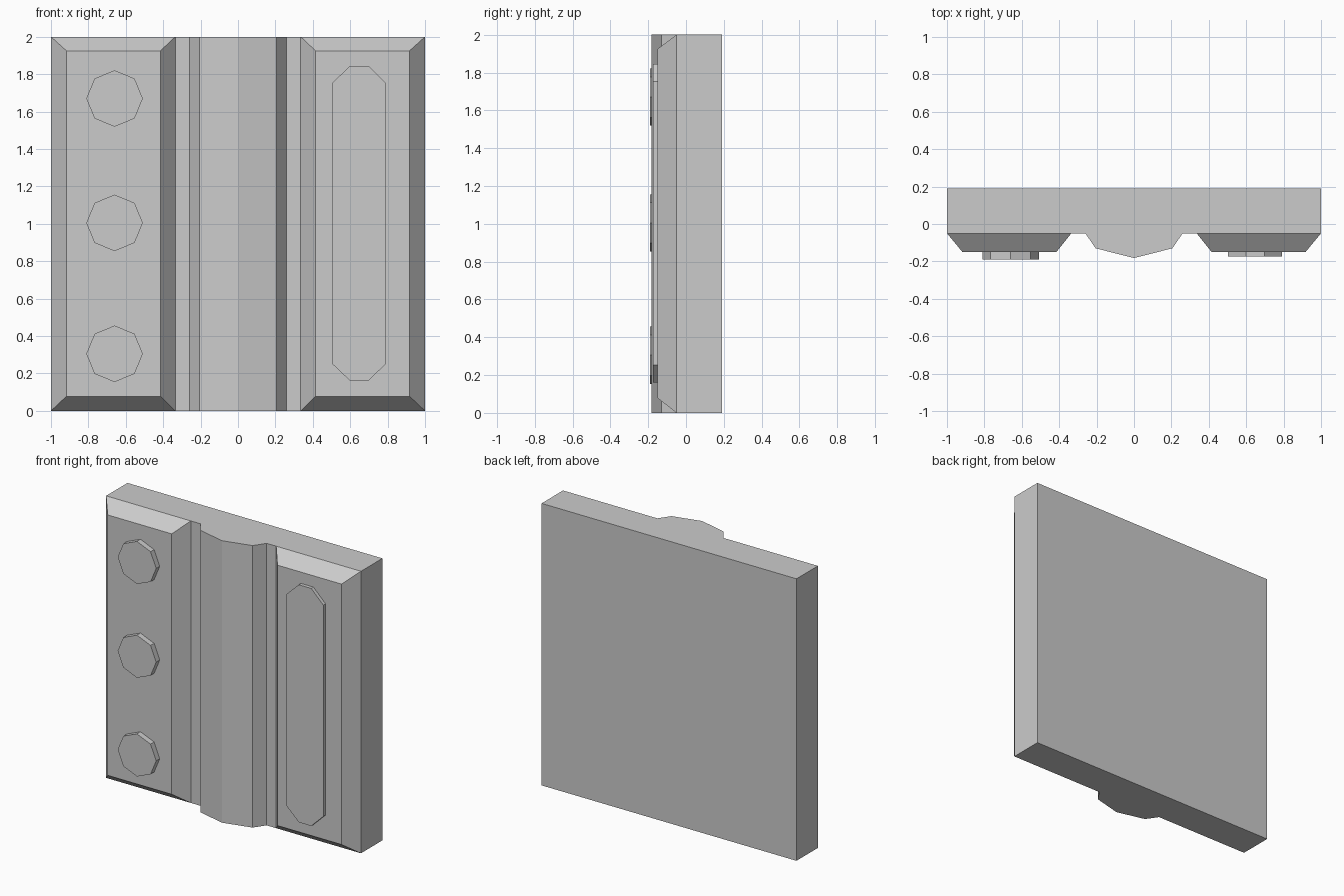
import bpy, bmesh
from math import cos, sin, pi

if "Cube" in bpy.data.objects:
    bpy.data.objects.remove(bpy.data.objects["Cube"])


def loft(name, start, end, cap_start=True):
    """Join two matching outlines with side faces and cap the ends."""
    bm = bmesh.new()
    a = [bm.verts.new(p) for p in start]
    b = [bm.verts.new(p) for p in end]
    n = len(a)
    for i in range(n):
        j = (i + 1) % n
        bm.faces.new((a[i], a[j], b[j], b[i]))
    bm.faces.new(b)
    back = bm.faces.new(a[::-1])
    bmesh.ops.recalc_face_normals(bm, faces=bm.faces[:])
    if not cap_start:  # hidden face lying against the part behind
        bmesh.ops.delete(bm, geom=[back], context='FACES_ONLY')
    mesh = bpy.data.meshes.new(name)
    bm.to_mesh(mesh)
    bm.free()
    obj = bpy.data.objects.new(name, mesh)
    bpy.context.collection.objects.link(obj)
    return obj


def rect(x0, x1, z0, z1, y):
    return [(x0, y, z0), (x1, y, z0), (x1, y, z1), (x0, y, z1)]


BACK, FACE, PANEL = 0.19, -0.05, -0.15

# Wall slab with central rib, one profile extruded upward
half = [(1, BACK), (1, FACE), (0.26, FACE), (0.205, -0.13)]
profile = half + [(0, -0.182)] + [(-x, y) for x, y in reversed(half)]
loft("wall_slab_with_rib", [(x, y, 0) for x, y in profile],
     [(x, y, 2) for x, y in profile])

# Bevelled panels either side of the rib
for side, label in ((-1, "left"), (1, "right")):
    loft(label + "_panel",
         rect(side * 0.335, side, 0, 2, FACE),
         rect(side * 0.415, side * 0.917, 0.078, 1.925, PANEL),
         cap_start=False)

# Octagonal bolt heads on the left panel
for i, z in enumerate((0.305, 1.005, 1.67)):
    ring = [(-0.66 + 0.151 * cos(k * pi / 4), z + 0.151 * sin(k * pi / 4))
            for k in range(8)]
    loft(f"bolt_head_{i + 1}", [(x, PANEL, h) for x, h in ring],
         [(x, -0.19, h) for x, h in ring], cap_start=False)

# Long plate with clipped corners on the right panel
plate = [(0.6, 0.16), (0.697, 0.16), (0.792, 0.253), (0.792, 1.752),
         (0.697, 1.845), (0.6, 1.845), (0.502, 1.752), (0.502, 0.253)]
loft("long_plate", [(x, PANEL, z) for x, z in plate],
     [(x, -0.175, z) for x, z in plate], cap_start=False)
